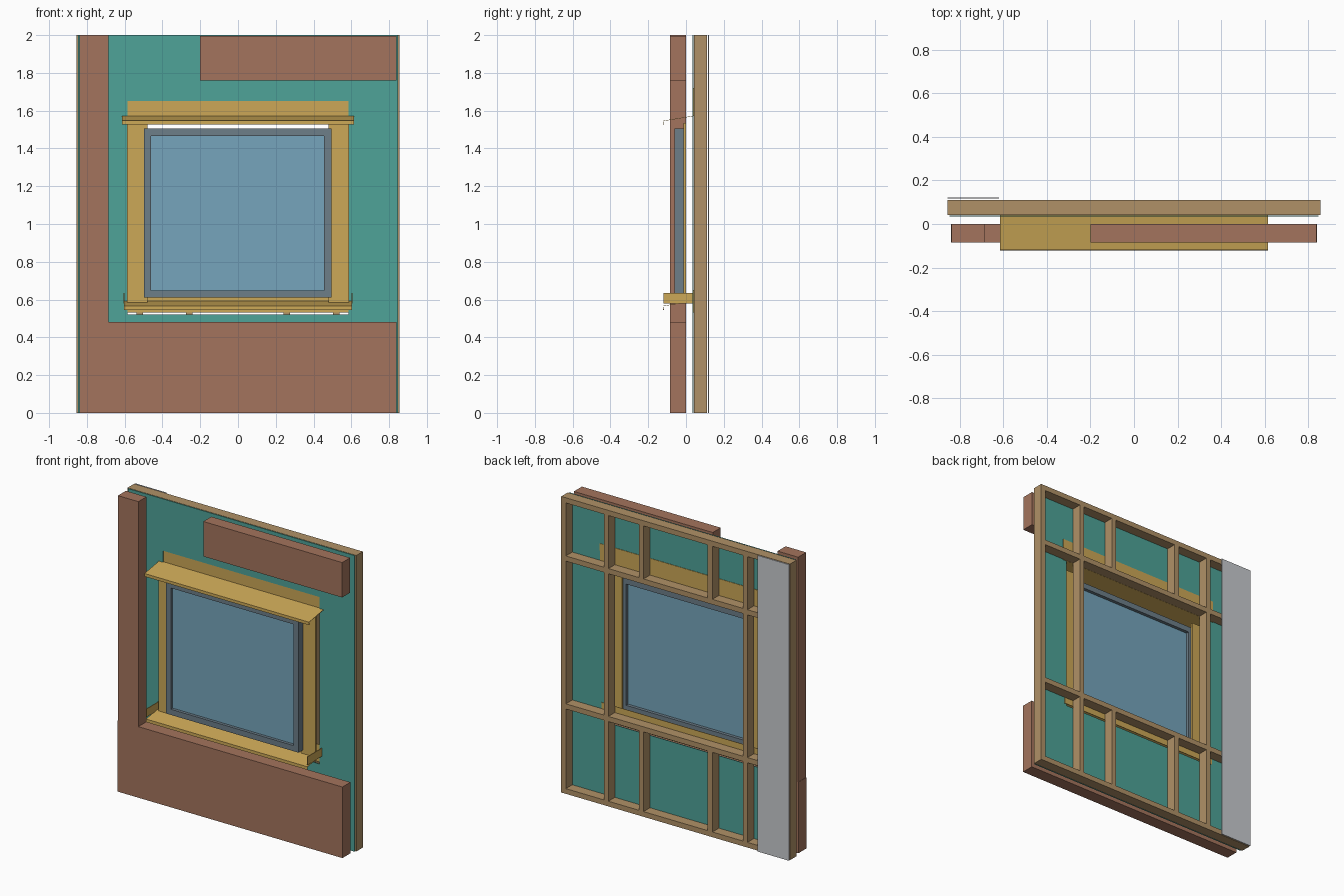
import bpy

old = bpy.data.objects.get("Cube")
if old:
    bpy.data.objects.remove(old, do_unlink=True)


def material(name, rgb):
    """Flat colour given as sRGB bytes."""
    lin = [((c / 255 + 0.055) / 1.055) ** 2.4 for c in rgb] + [1.0]
    m = bpy.data.materials.new(name)
    m.use_nodes = True
    m.diffuse_color = lin
    m.node_tree.nodes["Principled BSDF"].inputs["Base Color"].default_value = lin
    return m


BRICK = material("brick red", (164, 116, 93))
WOOD = material("timber tan", (176, 145, 103))
TEAL = material("sheathing teal", (78, 163, 152))
GOLD = material("flashing gold", (204, 168, 87))
GREY = material("frame grey", (109, 126, 137))
GLASS = material("glass blue", (118, 165, 188))
BOARD = material("plasterboard grey", (200, 203, 207))


def mesh_object(name, verts, faces, mat):
    me = bpy.data.meshes.new(name)
    me.from_pydata(verts, [], faces)
    me.materials.append(mat)
    ob = bpy.data.objects.new(name, me)
    bpy.context.collection.objects.link(ob)
    return ob


BOX_FACES = [(0, 1, 3, 2), (4, 6, 7, 5), (0, 4, 5, 1),
             (2, 3, 7, 6), (0, 2, 6, 4), (1, 5, 7, 3)]


def box(name, xs, ys, zs, mat):
    return mesh_object(name, [(x, y, z) for x in xs for y in ys for z in zs],
                       BOX_FACES, mat)


def ring(name, outer, inner, ys, mat):
    """Rectangular panel with a rectangular opening; rects are x0, x1, z0, z1."""
    verts = []
    for y in ys:
        for x0, x1, z0, z1 in (outer, inner):
            verts += [(x0, y, z0), (x1, y, z0), (x1, y, z1), (x0, y, z1)]
    faces = []
    for i in range(4):
        j = (i + 1) % 4
        faces += [(i, j, j + 4, i + 4), (i + 8, i + 12, j + 12, j + 8),
                  (i, i + 8, j + 8, j), (i + 4, j + 4, j + 12, i + 12)]
    return mesh_object(name, verts, faces, mat)


def bent_sheet(name, half, path, mat):
    """Thin folded sheet: a y-z path swept along x."""
    verts = [(x, y, z) for y, z in path for x in (-half, half)]
    faces = [(2 * i, 2 * i + 1, 2 * i + 3, 2 * i + 2) for i in range(len(path) - 1)]
    ob = mesh_object(name, verts, faces, mat)
    mod = ob.modifiers.new("thickness", "SOLIDIFY")
    mod.thickness = 0.003
    mod.offset = 0
    return ob


# Brick cladding
BY = (-0.085, 0.0)
box("brick_base", (-0.84, 0.84), BY, (0, 0.48), BRICK)
box("brick_side", (-0.838, -0.685), BY, (0.48, 2), BRICK)
box("brick_top", (-0.2, 0.838), BY, (1.76, 1.996), BRICK)

# Timber wall frame
FY = (0.042, 0.111)
T = 0.035
rails = {"bottom_plate": 0, "sill_rail": 0.573, "header_rail": 1.572, "top_plate": 2 - T}
for name, z in rails.items():
    w = 0.855 if "plate" in name else 0.82
    box(name, (-w, w), FY, (z, z + T), WOOD)
low = (T, rails["sill_rail"])
mid = (rails["sill_rail"] + T, rails["header_rail"])
high = (rails["header_rail"] + T, rails["top_plate"])
for side, s in (("left", 1), ("right", -1)):
    box(f"end_stud_{side}", sorted((s * 0.82, s * 0.855)), FY, (T, 2 - T), WOOD)
    outer = sorted((s * 0.502, s * 0.537))
    inner = sorted((s * 0.24, s * 0.275))
    box(f"jamb_stud_{side}", outer, FY, mid, WOOD)
    for level, zs in (("lower", low), ("upper", high)):
        box(f"{level}_outer_stud_{side}", outer, FY, zs, WOOD)
        box(f"{level}_inner_stud_{side}", inner, FY, zs, WOOD)

# Sheathing with window opening
ring("sheathing", (-0.846, 0.846, 0, 2), (-0.585, 0.585, 0.522, 1.65),
     (0.034, 0.0385), TEAL)

# Plasterboard strip on the back
box("plasterboard", (-0.855, -0.62), (0.116, 0.122), (0, 2), BOARD)

# Folded flashings above and below the window
bent_sheet("head_flashing", 0.615,
           [(-0.119, 1.527), (-0.119, 1.546), (0.041, 1.572), (0.041, 1.72)], GOLD)
bent_sheet("sill_pan", 0.603,
           [(-0.119, 0.546), (-0.119, 0.566), (0.036, 0.592)], GOLD)
bent_sheet("sill_upstand", 0.603, [(0.041, 0.532), (0.041, 0.65)], GOLD)

# Sill end dams and side trims
for side, s in (("left", 1), ("right", -1)):
    box(f"sill_end_dam_{side}", sorted((s * 0.6, s * 0.605)),
        (-0.12, 0.034), (0.58, 0.635), GOLD)
    box(f"side_trim_{side}", sorted((s * 0.48, s * 0.587)),
        (-0.012, 0.0), (0.585, 1.535), GOLD)

# Window
ring("window_frame", (-0.497, 0.495, 0.61, 1.505), (-0.46, 0.456, 0.648, 1.467),
     (-0.06, -0.0125), GREY)
box("window_glass", (-0.46, 0.456), (-0.04, -0.034), (0.648, 1.467), GLASS)
